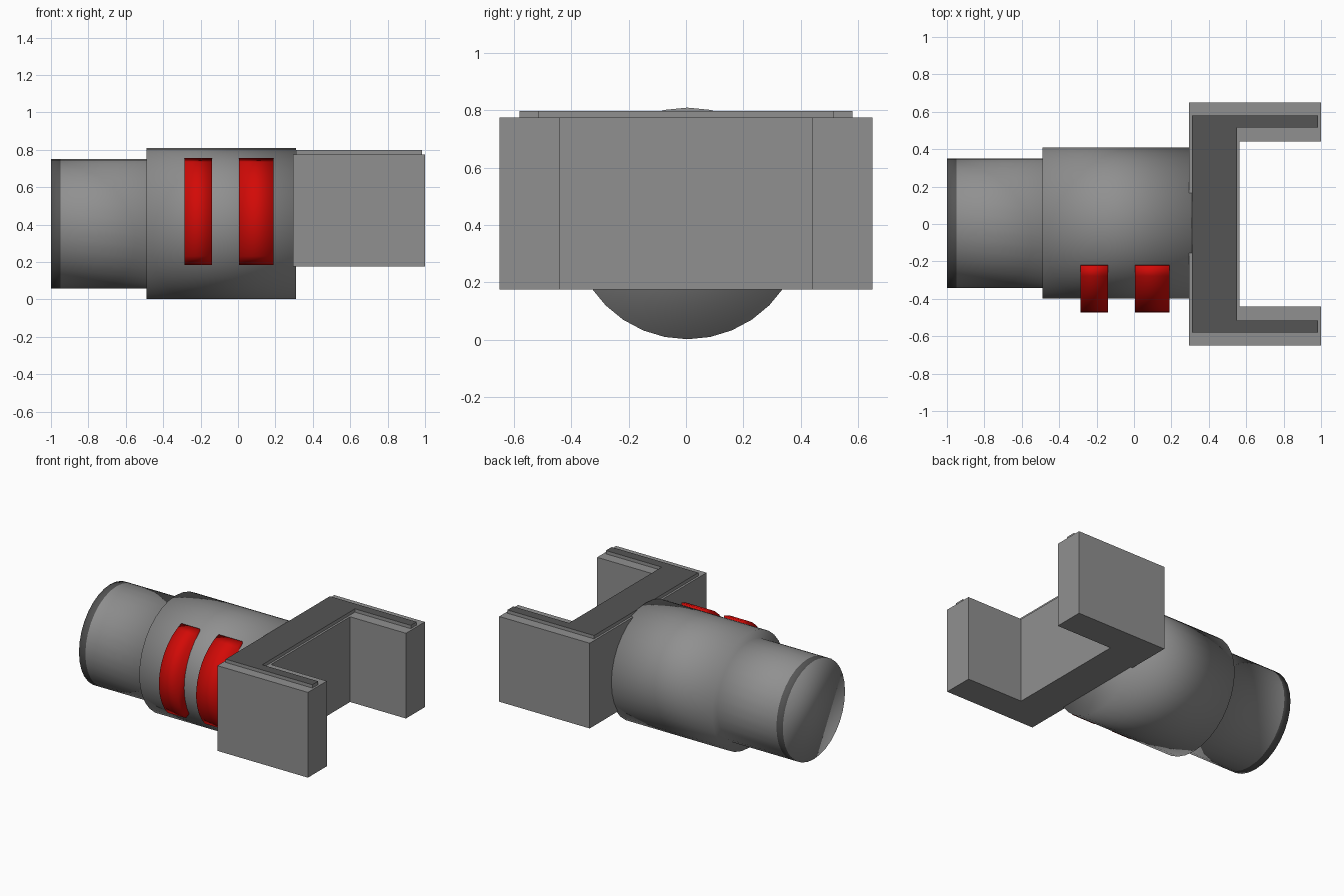
import bpy, bmesh, math

if "Cube" in bpy.data.objects:
    bpy.data.objects.remove(bpy.data.objects["Cube"])


def material(name, color):
    mat = bpy.data.materials.new(name)
    mat.diffuse_color = (*color, 1)
    mat.use_nodes = True
    mat.node_tree.nodes["Principled BSDF"].inputs["Base Color"].default_value = mat.diffuse_color
    return mat


grey = material("grey", (0.28, 0.28, 0.28))
dark = material("dark_grey", (0.09, 0.09, 0.09))
red = material("red", (0.65, 0.003, 0.002))


def finish(bm, name, smooth, mats):
    bmesh.ops.recalc_face_normals(bm, faces=bm.faces)
    for f in bm.faces:
        f.smooth = smooth
    mesh = bpy.data.meshes.new(name)
    bm.to_mesh(mesh)
    bm.free()
    for m in mats:
        mesh.materials.append(m)
    ob = bpy.data.objects.new(name, mesh)
    bpy.context.collection.objects.link(ob)
    return ob


def extrude(name, outline, vec, mats, smooth=False):
    bm = bmesh.new()
    face = bm.faces.new([bm.verts.new(p) for p in outline])
    res = bmesh.ops.extrude_face_region(bm, geom=[face], use_keep_orig=True)
    verts = [g for g in res["geom"] if isinstance(g, bmesh.types.BMVert)]
    bmesh.ops.translate(bm, verts=verts, vec=vec)
    return finish(bm, name, smooth, mats)


def lathe_x(name, profile, cy, cz, mats, sides=32):
    bm = bmesh.new()
    rings = []
    for x, r in profile:
        angles = [2 * math.pi * i / sides for i in range(sides)]
        rings.append([bm.verts.new((x, cy + r * math.cos(a), cz + r * math.sin(a)))
                      for a in angles])
    for a, b in zip(rings, rings[1:]):
        for i in range(sides):
            j = (i + 1) % sides
            bm.faces.new((a[i], a[j], b[j], b[i]))
    bm.faces.new(rings[0])
    bm.faces.new(rings[-1])
    return finish(bm, name, True, mats)


def u_outline(x0, xi, x1, yo, yi, z):
    half = [(xi, yi), (x1, yi), (x1, yo), (x0, yo)]
    pts = half + [(x, -y) for x, y in reversed(half)]
    return [(x, y, z) for x, y in pts]


# Stepped round body with a dark rim at its narrow end
body = lathe_x("body", [(-1, 0.346), (-0.95, 0.346), (-0.49, 0.346),
                        (-0.49, 0.404), (0.31, 0.404)], 0.005, 0.405, [grey, dark])
for p in body.data.polygons:
    if -0.99 < p.center.x < -0.95:
        p.material_index = 1

# Forked end and the raised rail with a dark top
extrude("fork", u_outline(0.295, 0.565, 1.0, 0.65, 0.44, 0.175), (0, 0, 0.6), [grey])
rail = extrude("fork_rail", u_outline(0.31, 0.55, 0.985, 0.58, 0.515, 0.77),
               (0, 0, 0.028), [grey, dark])
for p in rail.data.polygons:
    if p.normal.z > 0.9:
        p.material_index = 1

# Red curved grip bands on the front side
a0, a1, n = math.radians(74), math.radians(-43.6), 12
for i, (x0, x1) in enumerate([(-0.285, -0.14), (0.005, 0.19)]):
    arc = []
    for k in range(n + 1):
        a = a0 + (a1 - a0) * k / n
        arc.append((x0, -0.128 - 0.345 * math.cos(a), 0.423 + 0.345 * math.sin(a)))
    arc += [(x0, -0.25, 0.25), (x0, -0.2, 0.65)]
    extrude(f"grip_band_{i + 1}", arc, (x1 - x0, 0, 0), [red], True)
